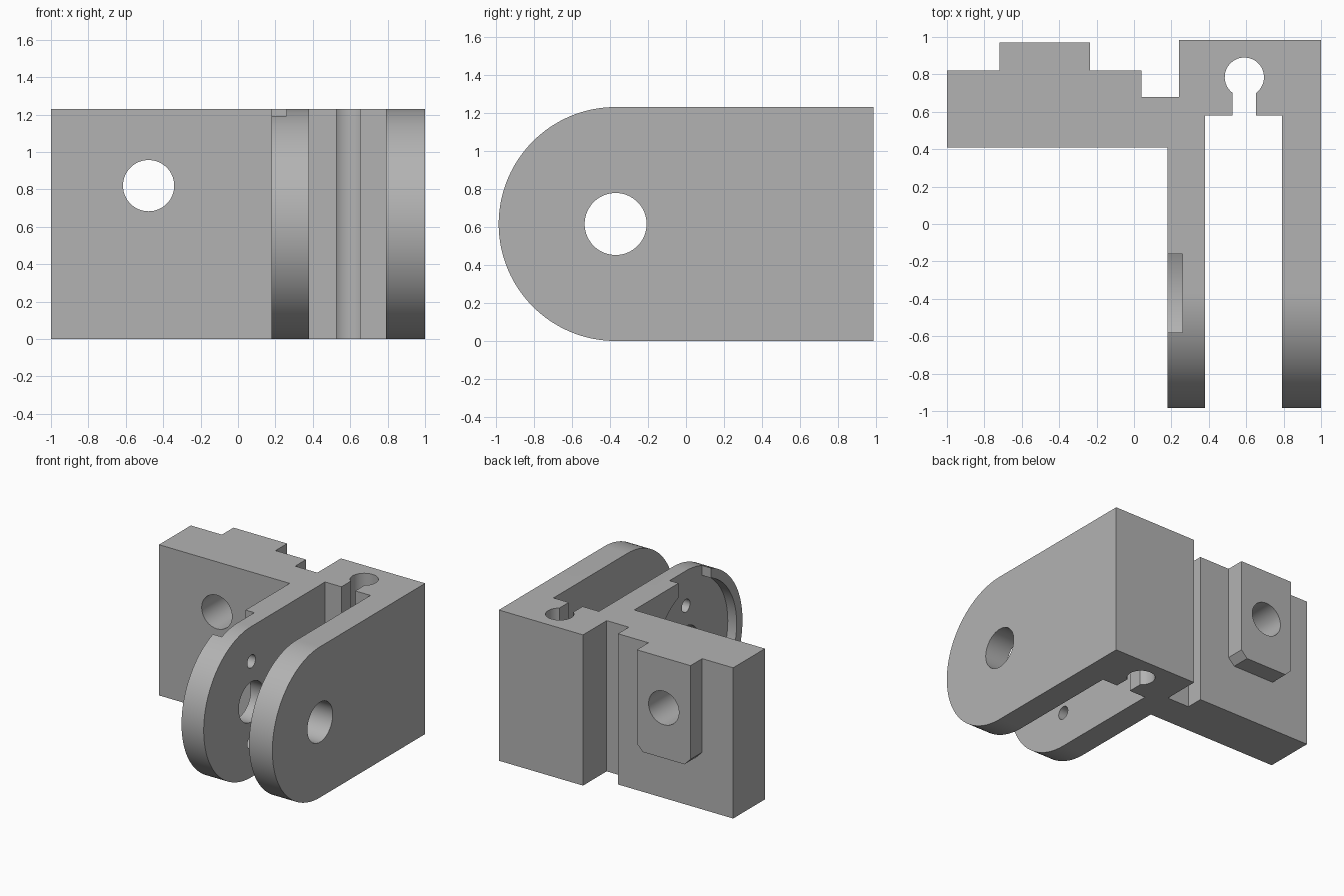
import bpy
import bmesh
from math import sin, cos, pi, radians
from mathutils import Vector

cube = bpy.data.objects.get("Cube")
if cube:
    bpy.data.objects.remove(cube, do_unlink=True)

H = 1.23                      # overall height
R = H / 2                     # rounded arm end
BACK = 0.985
PIVOT = (R - BACK, R)         # (y, z) of the arm pivot

grey = bpy.data.materials.new("plain grey")
grey.use_nodes = True
grey.diffuse_color = (0.45, 0.45, 0.45, 1)
grey.node_tree.nodes["Principled BSDF"].inputs["Base Color"].default_value = (0.45, 0.45, 0.45, 1)


def arc(centre, r, start, end, n):
    """Points on an arc, angles in radians."""
    return [(centre[0] + r * cos(start + (end - start) * i / n),
             centre[1] + r * sin(start + (end - start) * i / n)) for i in range(n + 1)]


def rect(u0, v0, u1, v1):
    return [(u0, v0), (u1, v0), (u1, v1), (u0, v1)]


def prism(name, pts, axis, lo, hi):
    """Extrude a 2D outline along an axis from lo to hi."""
    place = {"x": lambda u, v, w: (w, u, v),
             "y": lambda u, v, w: (u, w, v),
             "z": lambda u, v, w: (u, v, w)}[axis]
    bm = bmesh.new()
    face = bm.faces.new([bm.verts.new(place(u, v, lo)) for u, v in pts])
    top = bmesh.ops.extrude_face_region(bm, geom=[face])["geom"]
    bmesh.ops.translate(bm, vec=Vector(place(0, 0, hi - lo)),
                        verts=[g for g in top if isinstance(g, bmesh.types.BMVert)])
    bmesh.ops.recalc_face_normals(bm, faces=bm.faces)
    mesh = bpy.data.meshes.new(name)
    bm.to_mesh(mesh)
    bm.free()
    mesh.materials.append(grey)
    obj = bpy.data.objects.new(name, mesh)
    bpy.context.collection.objects.link(obj)
    return obj


def rod(name, centre, r, axis, lo, hi, n=64):
    return prism(name, arc(centre, r, 0, 2 * pi, n)[:-1], axis, lo, hi)


def combine(target, tool, operation):
    """Apply a boolean and remove the tool object."""
    tool.hide_render = True
    mod = target.modifiers.new(operation, "BOOLEAN")
    mod.operation = operation
    mod.solver = "EXACT"
    mod.object = tool
    bpy.context.view_layer.objects.active = target
    bpy.ops.object.modifier_apply(modifier=mod.name)
    bpy.data.objects.remove(tool, do_unlink=True)


# Plan outline: mounting plate, back channel, two arms and keyhole slot
key = (0.59, 0.785)
key_r, neck, neck_angle = 0.105, 0.0625, radians(53.5)
outline = [(-1, 0.41), (0.18, 0.41), (0.18, -BACK), (0.38, -BACK), (0.38, 0.58),
           (key[0] - neck, 0.58)]
outline += arc(key, key_r, 1.5 * pi - (pi / 2 - neck_angle), -pi / 2 + (pi / 2 - neck_angle), 40)
outline += [(key[0] + neck, 0.58), (0.79, 0.58), (0.79, -BACK), (1, -BACK), (1, BACK),
            (0.24, BACK), (0.24, 0.68), (0.04, 0.68), (0.04, 0.82), (-1, 0.82)]
bracket = prism("hinge_bracket", outline, "z", 0, H)

# Round the arm ends with a side silhouette
side = arc(PIVOT, R, 1.5 * pi, 0.5 * pi, 96) + [(BACK + 0.1, H), (BACK + 0.1, 0)]
combine(bracket, prism("side_silhouette", side, "x", -1.2, 1.2), "INTERSECT")

# Raised key on the back of the plate, with chamfered lower corners
c, x0, x1, z0 = 0.055, -0.72, -0.235, 0.41
boss = [(x0, H), (x0, z0 + c), (x0 + c, z0), (x1 - c, z0), (x1, z0 + c), (x1, H)]
combine(bracket, prism("back_key", boss, "y", 0.7, 0.97), "UNION")

# Round recess in the inner arm, opened through the rim at the top
pocket_r, half, depth = 0.54, 0.21, 0.26
combine(bracket, rod("arm_recess", PIVOT, pocket_r, "x", 0.1, depth, 96), "DIFFERENCE")
notch = rect(PIVOT[0] - half, R + 0.3, PIVOT[0] + half, H + 0.1)
combine(bracket, prism("rim_notch", notch, "x", 0.1, depth), "DIFFERENCE")

# Holes: plate bolt, pivot through both arms, two small holes in the inner arm
combine(bracket, rod("bolt_hole", (-0.478, 0.82), 0.137, "y", 0.3, 1.1), "DIFFERENCE")
combine(bracket, rod("pivot_hole", PIVOT, 0.163, "x", 0.1, 1.1), "DIFFERENCE")
for s in (-1, 1):
    combine(bracket, rod("pin_hole", (PIVOT[0], R + s * 0.33), 0.053, "x", 0.1, 0.5, 32), "DIFFERENCE")

# Smooth the curved walls, keep hard edges
bpy.ops.object.select_all(action="DESELECT")
bracket.select_set(True)
bpy.context.view_layer.objects.active = bracket
bpy.ops.object.shade_smooth_by_angle(angle=radians(30))
